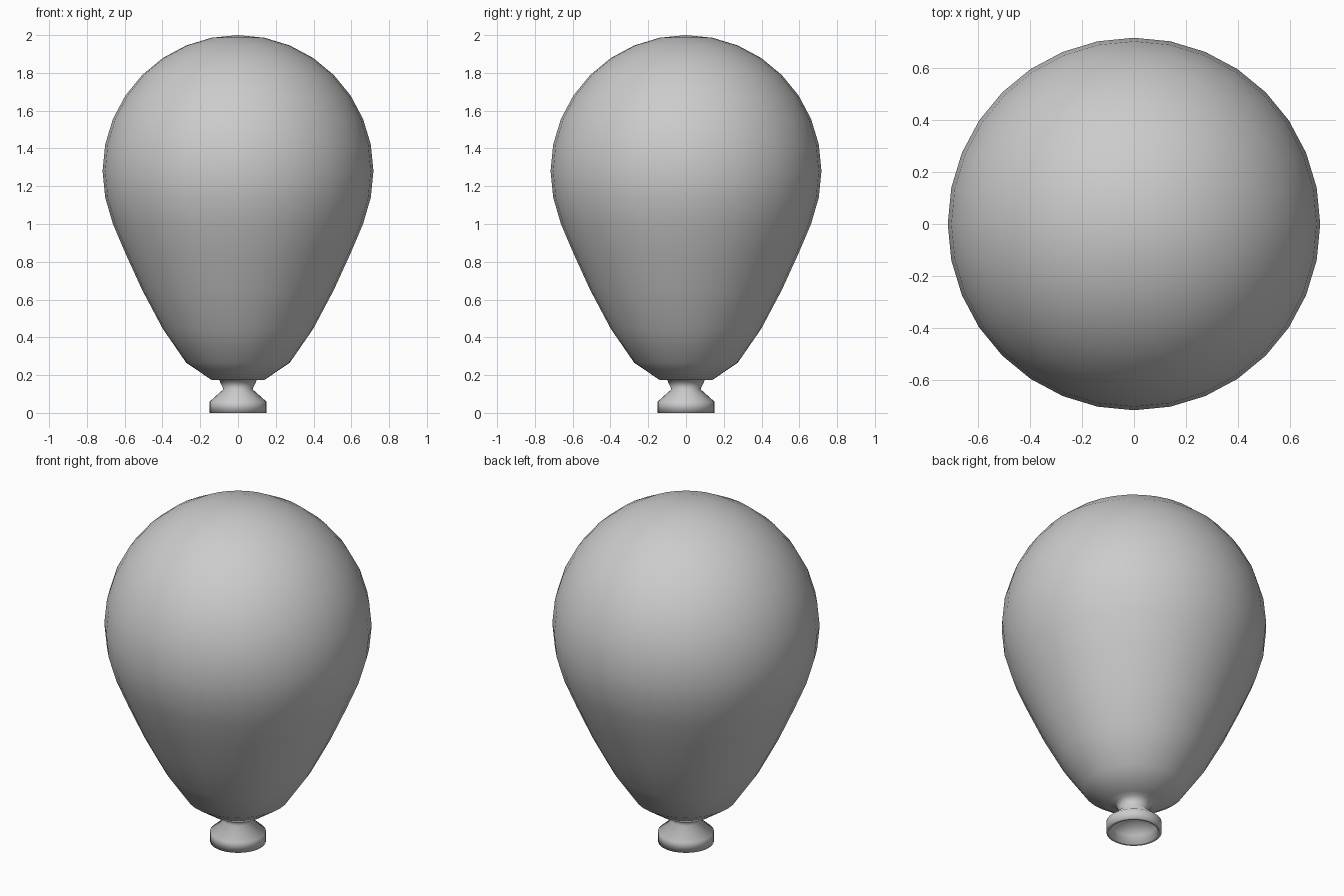
import bpy, bmesh, math

if "Cube" in bpy.data.objects:
    bpy.data.objects.remove(bpy.data.objects["Cube"])

SEGMENTS = 32

def lathe(name, profile):
    """Spin an (r, z) profile around z into one smooth skin."""
    bm = bmesh.new()
    pts = [bm.verts.new((r, 0, z)) for r, z in profile]
    edges = [bm.edges.new(pair) for pair in zip(pts, pts[1:])]
    bmesh.ops.spin(bm, geom=pts + edges, cent=(0, 0, 0), axis=(0, 0, 1),
                   angle=2 * math.pi, steps=SEGMENTS, use_duplicate=False)
    bmesh.ops.remove_doubles(bm, verts=bm.verts[:], dist=1e-4)
    bmesh.ops.recalc_face_normals(bm, faces=bm.faces[:])
    for f in bm.faces:
        f.smooth = True
    mesh = bpy.data.meshes.new(name)
    bm.to_mesh(mesh)
    bm.free()
    obj = bpy.data.objects.new(name, mesh)
    bpy.context.collection.objects.link(obj)
    return obj

# Upper half: hemisphere rings from the crown to the widest ring
R, ZC = 0.717, 1.28
crown = [(R * math.sin(math.pi * i / 16), ZC + 0.72 * math.cos(math.pi * i / 16))
         for i in range(9)]

# Lower half: same ring radii, pulled down into a teardrop
taper = [(0.703, 1.14), (0.662, 1.0), (0.596, 0.845), (0.507, 0.65),
         (0.398, 0.445), (0.274, 0.265), (0.14, 0.175)]

# Pinched neck, flared lip and hollow mouth
neck = [(0.10, 0.175), (0.077, 0.125), (0.15, 0.06), (0.15, 0.0),
        (0.132, 0.0), (0.125, 0.05), (0.06, 0.09), (0.0, 0.10)]

lathe("balloon", crown + taper + neck)
